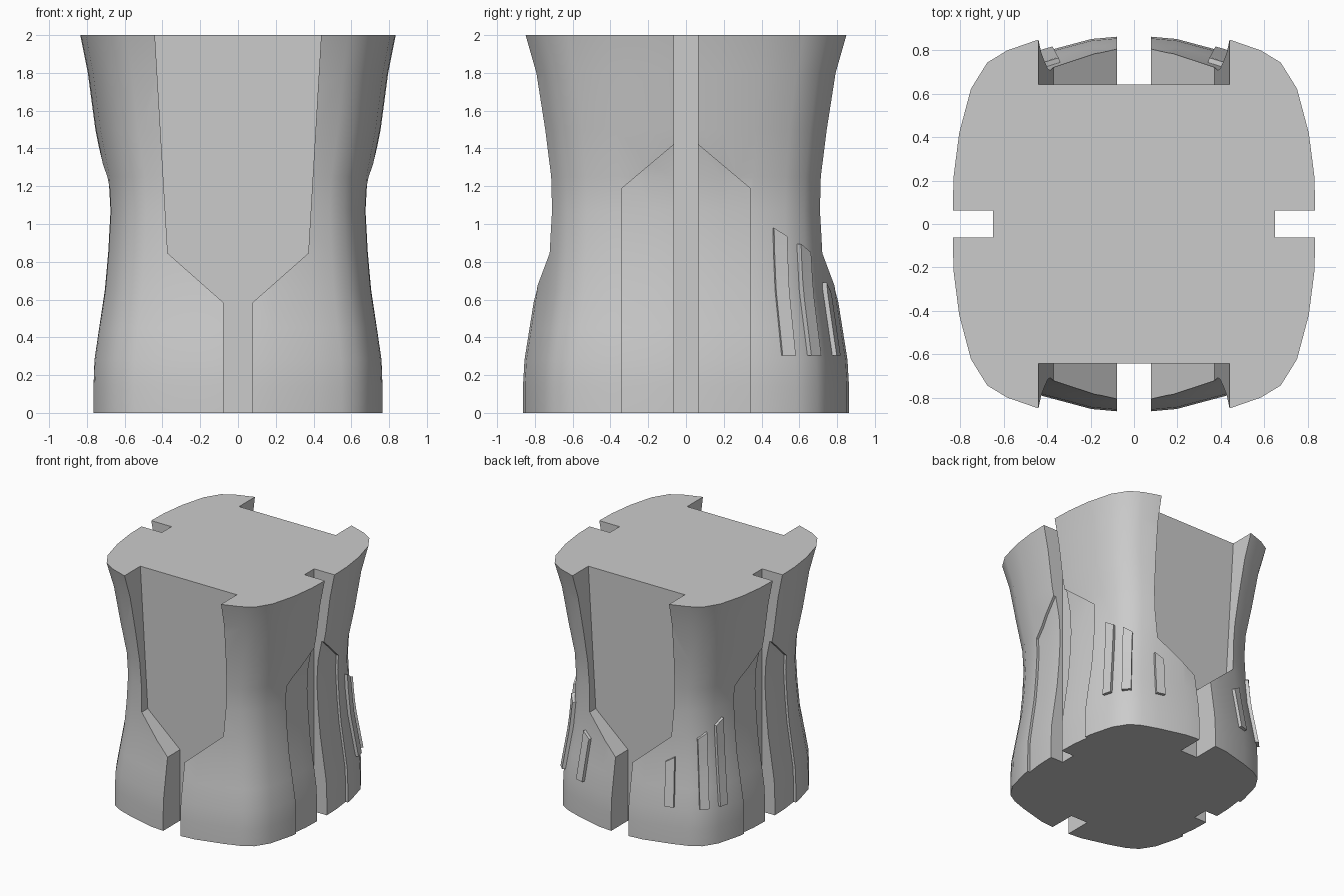
import bpy
import bmesh
from mathutils import Vector

cube = bpy.data.objects.get("Cube")
if cube:
    bpy.data.objects.remove(cube)

grey = bpy.data.materials.new("light_grey")
grey.use_nodes = True
colour = (0.6, 0.6, 0.6, 1)
grey.diffuse_color = colour
grey.node_tree.nodes["Principled BSDF"].inputs["Base Color"].default_value = colour

# One quadrant of the rounded cross-section, and (height, half width, half depth)
QUADRANT = [(1, 0), (1, .1), (.995, .24), (.965, .45), (.9, .67), (.81, .8),
            (.7, .86), (.54, .91), (.25, .98), (0, 1)]
PROFILE = [(0, .785, .87), (.14, .785, .87), (.28, .78, .862), (.45, .755, .835),
           (.65, .725, .803), (.85, .707, .79), (1.07, .695, .783),
           (1.25, .705, .79), (1.5, .755, .82), (1.8, .795, .87), (2, .835, .93)]


def lerp_rows(rows, key, column):
    """Interpolate the rows linearly on one column."""
    for a, b in zip(rows, rows[1:]):
        if key <= b[column]:
            f = (key - a[column]) / (b[column] - a[column])
            return [p + (q - p) * f for p, q in zip(a, b)]
    return list(rows[-1])


def surface(ny, z):
    """Point and outward normal on the body in the +x +y quadrant."""
    _, w, d = lerp_rows(PROFILE, z, 0)

    def at(n):
        x, y = lerp_rows(QUADRANT, n, 1)
        return Vector((x * w, y * d, z))
    tangent = (at(ny + .04) - at(ny - .04)).normalized()
    return at(ny), tangent, Vector((tangent.y, -tangent.x, 0))


def finish(name, bm):
    bmesh.ops.recalc_face_normals(bm, faces=bm.faces)
    mesh = bpy.data.meshes.new(name)
    bm.to_mesh(mesh)
    bm.free()
    mesh.materials.append(grey)
    obj = bpy.data.objects.new(name, mesh)
    bpy.context.collection.objects.link(obj)
    return obj


def loft(name, rings):
    bm = bmesh.new()
    loops = [[bm.verts.new(p) for p in ring] for ring in rings]
    for a, b in zip(loops, loops[1:]):
        for i in range(len(a)):
            j = (i + 1) % len(a)
            bm.faces.new((a[i], a[j], b[j], b[i]))
    bm.faces.new(loops[0])
    bm.faces.new(loops[-1])
    return finish(name, bm)


def torso(name, inset=0, overshoot=0):
    q = QUADRANT
    outline = q + [(-x, y) for x, y in q[-2::-1]]
    outline += [(-x, -y) for x, y in outline[1:-1]]
    rows = list(PROFILE)
    if overshoot:
        rows = [(-overshoot, *rows[0][1:])] + rows + [(2 + overshoot, *rows[-1][1:])]
    return loft(name, [[(x * (w - inset), y * (d - inset), z) for x, y in outline]
                       for z, w, d in rows])


def prism(name, outline, near, far, axis):
    """Extrude an outline of (across, z) points along x or y."""
    def place(a, z, depth):
        return (depth, a, z) if axis == "x" else (a, depth, z)
    return loft(name, [[place(a, z, depth) for a, z in outline] for depth in (near, far)])


def cut(target, cutter):
    mod = target.modifiers.new("cut", "BOOLEAN")
    mod.operation = "DIFFERENCE"
    mod.solver = "EXACT"
    mod.object = cutter
    bpy.context.view_layer.update()
    bpy.context.view_layer.objects.active = target
    bpy.ops.object.modifier_apply(modifier=mod.name)
    bpy.data.objects.remove(cutter)


def mirrored(half):
    return half + [(-a, z) for a, z in reversed(half)]


body = torso("body")

# Shallow pointed recesses on both sides, following the body curve
for side in (1, -1):
    panel = prism("panel_cutter", mirrored([(.338, -.1), (.338, 1.19), (.065, 1.42)]),
                  side * .5, side * 1.2, "x")
    cut(panel, torso("core_cutter", inset=.02, overshoot=.3))
    cut(body, panel)

# Vertical side slots, and the wide tapering openings at the front and back
opening = mirrored([(.078, -.1), (.078, .585), (.372, .845), (.446, 2.1)])
for side in (1, -1):
    cut(body, prism("slot_cutter", mirrored([(.063, -.1), (.063, 2.1)]),
                    side * .65, side * 1.2, "x"))
    cut(body, prism("opening_cutter", opening, side * .643, side * 1.2, "y"))


# Raised bars on the back corners, each with a slanted top
def bar(name, ny, top, side):
    rings = []
    bottom, steps = .305, 6
    for i in range(steps + 1):
        z = bottom + (top - bottom) * i / steps
        point, tangent, normal = surface(ny, z)
        slant = .045 if i == steps else 0
        ring = []
        for across, out in ((-1, -.02), (1, -.02), (1, .024), (-1, .024)):
            p = point + tangent * across * .036 + normal * out
            p.z -= slant * (across + 1) / 2
            p.x *= side
            ring.append(p)
        rings.append(ring)
    return loft(name, rings)


parts = [body]
for label, side in (("left", 1), ("right", -1)):
    for name, ny, top in (("outer", .63, .98), ("middle", .785, .895), ("inner", .915, .69)):
        parts.append(bar(f"{label}_{name}_bar", ny, top, side))

# Smooth curves with crisp cut edges
bpy.ops.object.select_all(action="DESELECT")
for part in parts:
    part.select_set(True)
bpy.context.view_layer.objects.active = body
bpy.ops.object.shade_smooth_by_angle(angle=.55)
